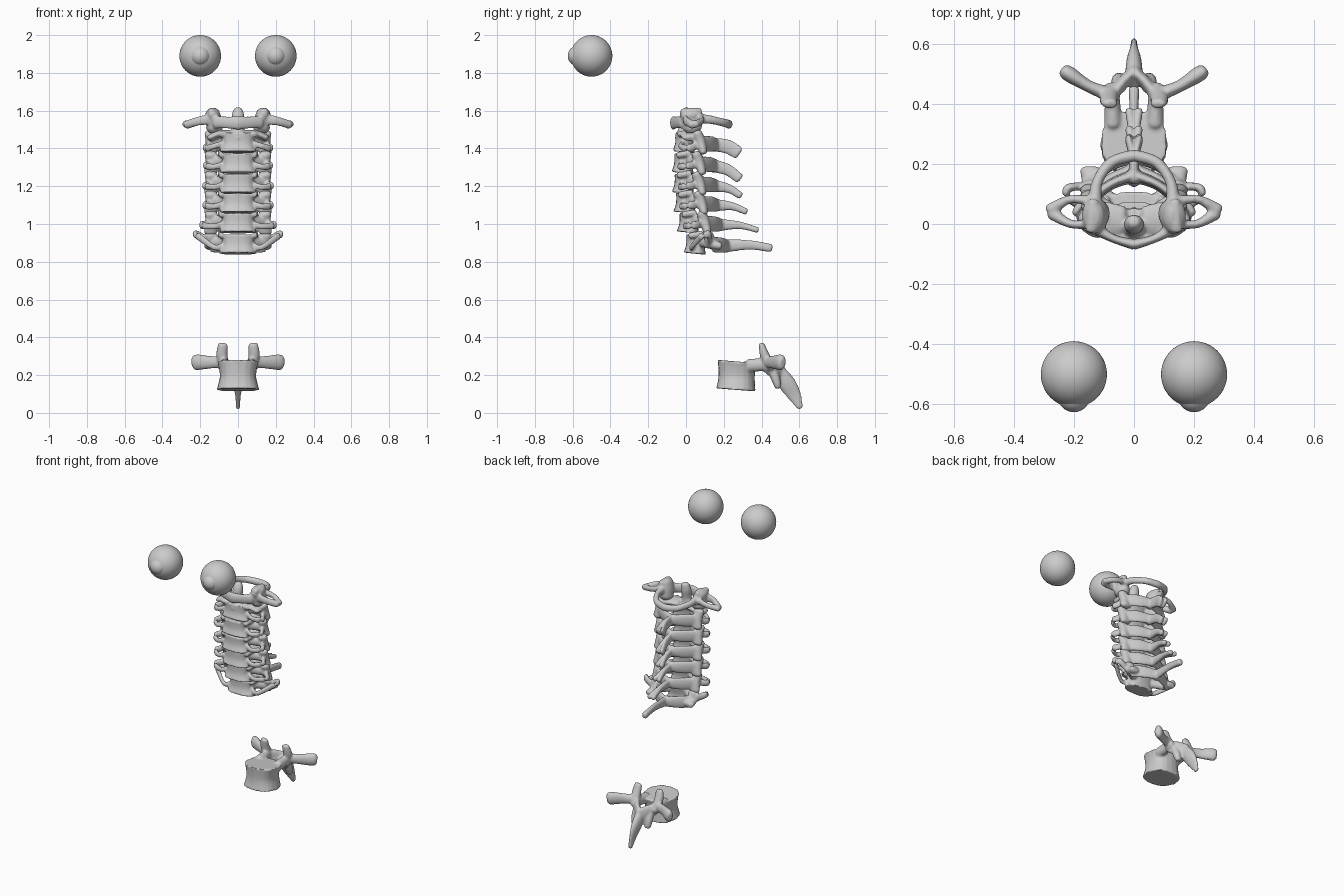
import bpy, bmesh, math
from mathutils import Vector


def spline(pts, sub=4):
    # Catmull-Rom through points of (x, y, z, r1, r2)
    P = [pts[0]] + list(pts) + [pts[-1]]
    out = []
    for i in range(1, len(P) - 2):
        a, b, c, d = P[i - 1:i + 3]
        for k in range(sub):
            t = k / sub
            out.append([0.5 * (2 * q + (r - p) * t + (2 * p - 5 * q + 4 * r - s) * t * t
                               + (3 * q - p - 3 * r + s) * t ** 3) for p, q, r, s in zip(a, b, c, d)])
    return out + [list(pts[-1])]


def tube(bm, pts, dome=True, power=2.0, n=20):
    # elliptical loft: r1 is sideways, r2 is upward (or along y for upright tubes)
    path = spline(pts)
    C = [Vector(p[:3]) for p in path]
    d = (C[-1] - C[0]).normalized()
    up = Vector((0, 1, 0)) if abs(d.z) > 0.85 else Vector((0, 0, 1))
    rows = []
    for i, p in enumerate(path):
        t = (C[min(i + 1, len(C) - 1)] - C[max(i - 1, 0)]).normalized()
        rows.append((C[i], t, p[3], p[4]))
    if dome:
        for end, sg in ((0, -1), (-1, 1)):
            c, t, a, b = rows[end]
            new = (c + t * sg * 0.5 * min(a, b), t, a * 0.65, b * 0.65)
            rows.insert(0, new) if end == 0 else rows.append(new)
    rings = []
    for c, t, a, b in rows:
        s = t.cross(up).normalized()
        u = s.cross(t)
        ring = []
        for k in range(n):
            w = 2 * math.pi * k / n
            cs, sn = math.cos(w), math.sin(w)
            cs = math.copysign(abs(cs) ** (2 / power), cs)
            sn = math.copysign(abs(sn) ** (2 / power), sn)
            ring.append(bm.verts.new(c + s * a * cs + u * b * sn))
        rings.append(ring)
    for r0, r1 in zip(rings, rings[1:]):
        for k in range(n):
            bm.faces.new((r0[k], r0[(k + 1) % n], r1[(k + 1) % n], r1[k]))
    bm.faces.new(rings[0][::-1])
    bm.faces.new(rings[-1])


def pair(bm, pts, **kw):
    # the same tube on both sides
    for s in (1, -1):
        tube(bm, [(s * p[0], *p[1:]) for p in pts], **kw)


def bone(name, bm):
    # fuse all tubes into one smooth bone
    bmesh.ops.recalc_face_normals(bm, faces=bm.faces[:])
    me = bpy.data.meshes.new(name)
    bm.to_mesh(me)
    bm.free()
    ob = bpy.data.objects.new(name, me)
    bpy.context.collection.objects.link(ob)
    rm = ob.modifiers.new("fuse", 'REMESH')
    rm.mode = 'VOXEL'
    rm.voxel_size = 0.0065
    rm.use_smooth_shade = True
    sm = ob.modifiers.new("soften", 'SMOOTH')
    sm.factor = 0.5
    sm.iterations = 4


def cervical(bm, y, z, tip_y, tip_z, tip_h, tp_x, tp_y=0.03, tp_z=-0.015, low=0.055, back=0.1, fork=0.016):
    # body with raised side lips
    tube(bm, [(0, y + .006, z + .043, .095, .056), (0, y + .004, z + .025, .085, .052),
              (0, y, z - .015, .082, .05), (0, y - .004, z - .055, .1, .06)], dome=False, power=2.5)
    pair(bm, [(.088, y - .03, z + .04, .014, .016), (.094, y + .035, z + .05, .014, .018)])
    # pedicles, joint pillars
    pair(bm, [(.07, y + .03, z + .01, .022, .028), (.14, y + .075, z, .022, .03)])
    pair(bm, [(.142, y + .068, z + .045, .036, .027), (.145, y + .085, z, .028, .026),
              (.145, y + back, z - low, .036, .022)])
    # side processes around the artery hole
    pair(bm, [(.075, y - .005, z - .01, .013, .02), (.125, y - .022, z - .022, .011, .016),
              (tp_x - .025, y + tp_y - .028, z + tp_z - .005, .013, .02)])
    pair(bm, [(.14, y + .075, z - .005, .013, .02), (tp_x - .025, y + tp_y + .012, z + tp_z, .014, .022),
              (tp_x - .012, y + tp_y - .01, z + tp_z, .012, .02)])
    # laminae
    pair(bm, [(.14, y + .095, z - .008, .016, .042), (.075, y + .142, z - .01, .014, .042),
              (0, y + .17, z - .015, .018, .034)])
    # spinous process with forked end
    my, mz = (y + .16 + tip_y) / 2, (z - .015 + tip_z) / 2 + .012
    pair(bm, [(0, y + .15, z - .015, .018, .036), (fork * .3, my, mz, .013, tip_h * .9 + .006),
              (fork, tip_y - .012, tip_z, .014, tip_h)])


# second to seventh neck bones
specs = {
    "second_neck_bone": (-.008, 1.435, .29, 1.375, .036, .19, .03, -.03),
    "third_neck_bone": (-.014, 1.325, .295, 1.24, .028, .188),
    "fourth_neck_bone": (-.012, 1.218, .3, 1.15, .02, .192),
    "fifth_neck_bone": (-.004, 1.115, .33, 1.065, .018, .192),
    "sixth_neck_bone": (.014, 1.01, .39, .968, .016, .208),
    "seventh_neck_bone": (.05, .898, .462, .872, .022, .24, .06, .045, .015, .13, .004),
}
for name, a in specs.items():
    bm = bmesh.new()
    cervical(bm, *a)
    if name.startswith("second"):
        # peg and sloping shoulders
        tube(bm, [(0, -.015, 1.45, .055, .045), (0, -.008, 1.51, .032, .03),
                  (0, 0, 1.57, .034, .031), (0, .008, 1.605, .024, .022)])
        pair(bm, [(.04, .01, 1.475, .05, .022), (.1, .02, 1.475, .055, .02), (.15, .025, 1.455, .045, .018)])
    bone(name, bm)

# first neck bone: ring with wide wings
bm = bmesh.new()
pair(bm, [(.125, .035, 1.505, .045, .05), (.125, .03, 1.55, .04, .055), (.138, .025, 1.59, .038, .06)])
pair(bm, [(.142, -.02, 1.595, .02, .016), (.14, .03, 1.603, .016, .013), (.135, .075, 1.6, .018, .014)])
pair(bm, [(.12, -.02, 1.54, .02, .035), (.065, -.05, 1.538, .014, .032), (0, -.068, 1.535, .018, .036)])
pair(bm, [(.13, .07, 1.56, .024, .026), (.122, .14, 1.55, .018, .022),
          (.075, .205, 1.535, .019, .022), (0, .228, 1.528, .02, .024)])
pair(bm, [(.14, .0, 1.555, .016, .03), (.21, .0, 1.545, .014, .024), (.272, .035, 1.525, .022, .022)])
pair(bm, [(.14, .075, 1.56, .018, .022), (.215, .082, 1.545, .014, .018), (.278, .045, 1.527, .024, .02)])
bone("first_neck_bone", bm)

# separate lower back bone
bm = bmesh.new()
tube(bm, [(0, .272, .272, .112, .106), (0, .27, .245, .103, .1), (0, .268, .195, .096, .096),
          (0, .266, .15, .105, .1), (0, .264, .122, .113, .105)], dome=False, power=2.4)
pair(bm, [(.07, .33, .25, .03, .035), (.072, .43, .258, .024, .034)])
pair(bm, [(.075, .44, .24, .028, .035), (.085, .415, .31, .03, .025), (.08, .4, .362, .026, .016)])
pair(bm, [(.08, .43, .268, .026, .03), (.15, .458, .268, .02, .034),
          (.21, .495, .268, .026, .042), (.23, .508, .266, .024, .04)])
pair(bm, [(.07, .43, .25, .02, .04), (.035, .475, .225, .02, .05), (0, .505, .205, .018, .05)])
pair(bm, [(.05, .455, .23, .026, .024), (.052, .475, .18, .024, .024), (.048, .487, .138, .022, .018)])
tube(bm, [(0, .48, .225, .03, .04), (0, .535, .155, .026, .046),
          (0, .575, .09, .014, .036), (0, .604, .028, .011, .017)])
bone("lower_back_bone", bm)


# eyes with bulging corneas
def ball(name, loc, r):
    bpy.ops.mesh.primitive_uv_sphere_add(segments=48, ring_count=32, radius=r, location=loc)
    ob = bpy.context.object
    ob.name = name
    bpy.ops.object.shade_smooth()


for side, x in (("left", .2), ("right", -.2)):
    ball(side + "_eyeball", (x, -.5, 1.89), .11)
    ball(side + "_cornea", (x, -.572, 1.89), .054)
